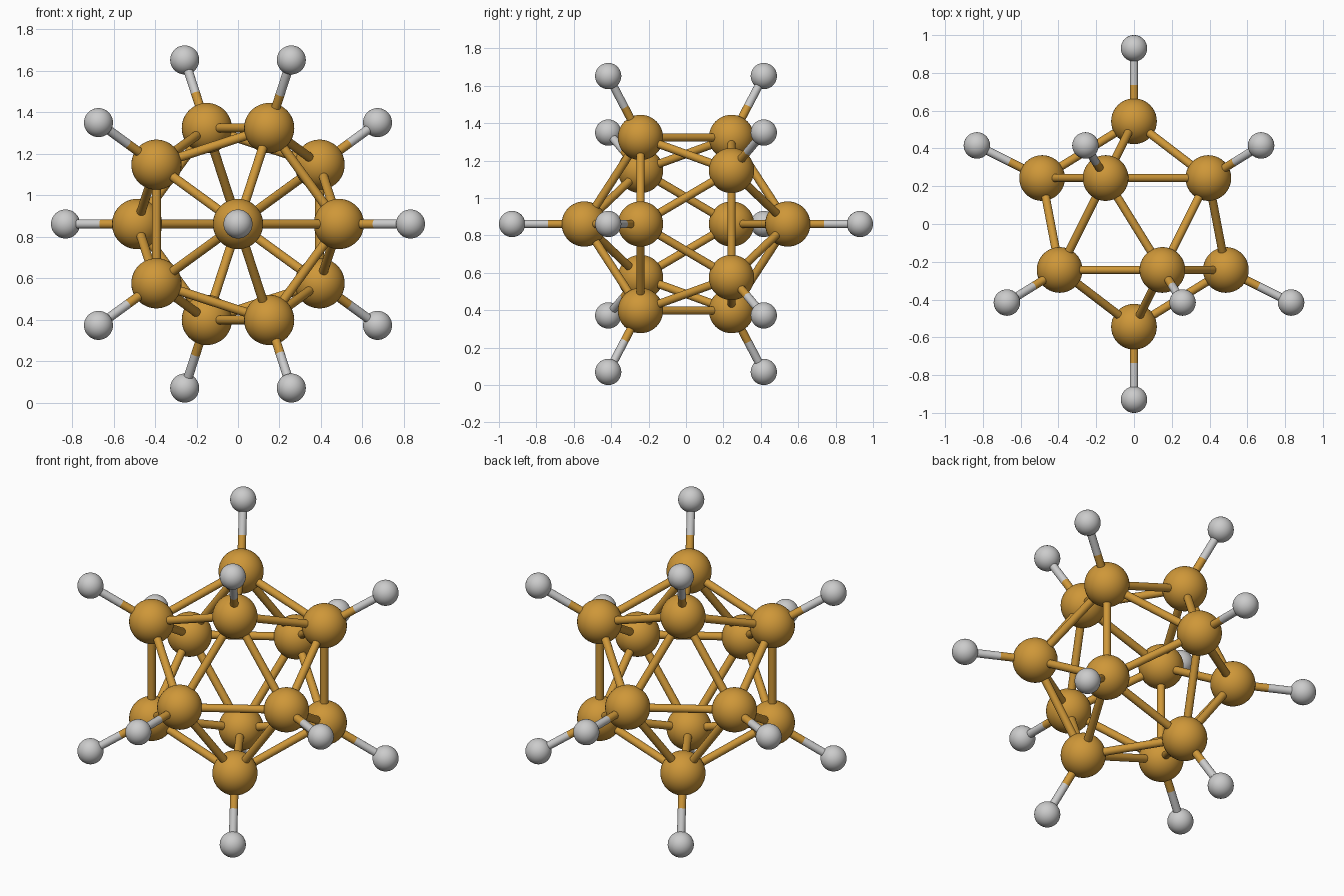
import bpy
import math
from itertools import combinations
from mathutils import Vector

if "Cube" in bpy.data.objects:
    bpy.data.objects.remove(bpy.data.objects["Cube"], do_unlink=True)

CENTRE = Vector((0, 0, 0.861))
CAGE, OUTER = 0.544, 0.93       # distances of the two shells from the centre
BIG, SMALL, ROD = 0.121, 0.07, 0.022


def material(name, colour):
    m = bpy.data.materials.new(name)
    m.use_nodes = True
    m.diffuse_color = colour
    m.node_tree.nodes["Principled BSDF"].inputs["Base Color"].default_value = colour
    return m


gold = material("golden brown", (0.62, 0.31, 0.04, 1))
grey = material("light grey", (0.60, 0.60, 0.60, 1))


def finish(name, mat):
    ob = bpy.context.object
    ob.name = name
    ob.data.materials.append(mat)
    bpy.ops.object.shade_smooth_by_angle()


def ball(name, position, radius, mat):
    bpy.ops.mesh.primitive_uv_sphere_add(segments=40, ring_count=24, radius=radius, location=position)
    finish(name, mat)


def rod(name, a, b, mat):
    bpy.ops.mesh.primitive_cylinder_add(vertices=24, radius=ROD, depth=(b - a).length,
                                        location=(a + b) / 2)
    bpy.context.object.rotation_euler = (b - a).to_track_quat("Z", "Y").to_euler()
    finish(name, mat)


# Icosahedron directions: two poles along y and two staggered rings of five
directions = [Vector((0, -1, 0)), Vector((0, 1, 0))]
for side, offset in ((-1, 0), (1, math.pi)):
    for k in range(5):
        a = offset + k * math.tau / 5
        directions.append(Vector((2 * math.cos(a), side, 2 * math.sin(a))) / math.sqrt(5))

# Cage balls, each with an outward two-coloured rod and a small end ball
for d in directions:
    inner, outer = CENTRE + d * CAGE, CENTRE + d * OUTER
    middle = (inner + outer) / 2
    ball("cage_ball", inner, BIG, gold)
    ball("end_ball", outer, SMALL, grey)
    rod("outward_rod_inner", inner, middle, gold)
    rod("outward_rod_outer", middle, outer, grey)

# Cage edges between neighbouring balls
for d, e in combinations(directions, 2):
    if d.dot(e) > 0.4:
        rod("cage_rod", CENTRE + d * CAGE, CENTRE + e * CAGE, gold)
